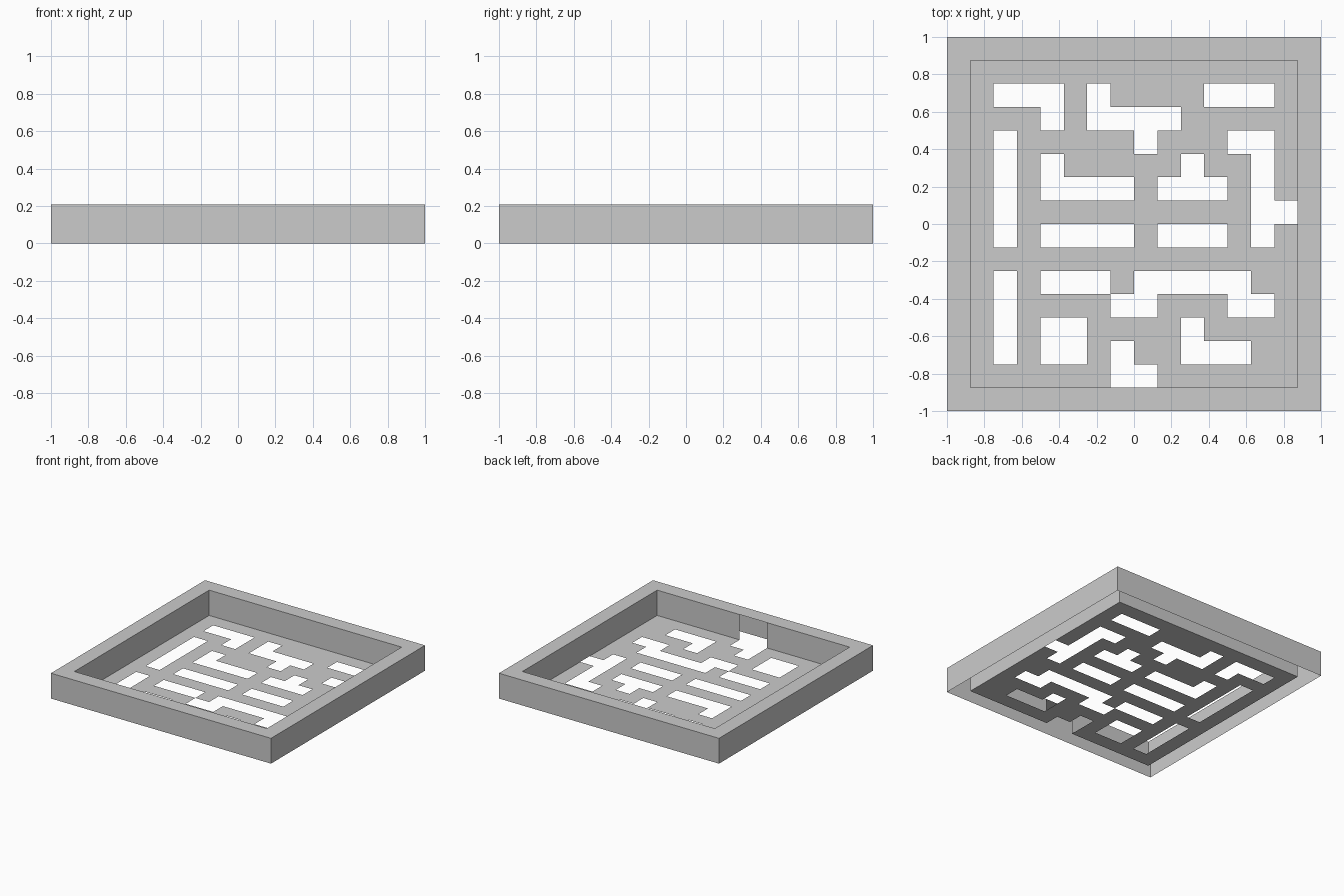
import bpy, bmesh

if "Cube" in bpy.data.objects:
    bpy.data.objects.remove(bpy.data.objects["Cube"])

CELL = 0.125
INNER = 7 * CELL
HEIGHT = 0.208

# Floor plan from back to front: # marks an opening
PLAN = [
    "..............",
    ".###.#....###.",
    "...#.####.....",
    ".#.....#...##.",
    ".#.#.....#..#.",
    ".#.####.###.#.",
    ".#..........##",
    ".#.####.###.#.",
    "..............",
    ".#.###.#####..",
    ".#....##...##.",
    ".#.##....#....",
    ".#.##.#..###..",
    "......##......",
]


def make_object(name, quads, dissolve=False):
    bm = bmesh.new()
    for quad in quads:
        bm.faces.new([bm.verts.new(p) for p in quad])
    bmesh.ops.remove_doubles(bm, verts=bm.verts, dist=1e-4)
    if dissolve:
        bmesh.ops.dissolve_limit(bm, angle_limit=0.01, verts=bm.verts, edges=bm.edges)
    mesh = bpy.data.meshes.new(name)
    bm.to_mesh(mesh)
    bm.free()
    obj = bpy.data.objects.new(name, mesh)
    bpy.context.collection.objects.link(obj)
    return obj


def wall(a, b):
    """Upright sheet from a to b; it faces to the right of the direction a-b."""
    return [(*a, 0), (*b, 0), (*b, HEIGHT), (*a, HEIGHT)]


def square(s):
    return [(-s, -s), (s, -s), (s, s), (-s, s)]


outer, inner = square(1.0), square(INNER)
sides = [(i, (i + 1) % 4) for i in range(4)]

# Maze floor: a single sheet with openings
floor = []
for r, row in enumerate(PLAN):
    for c, mark in enumerate(row):
        if mark == ".":
            x, y = -INNER + c * CELL, INNER - (r + 1) * CELL
            floor.append([(x, y, 0), (x + CELL, y, 0),
                          (x + CELL, y + CELL, 0), (x, y + CELL, 0)])
make_object("maze_floor", floor)

# Outer walls and flat top rim, open underneath
make_object("outer_walls", [wall(outer[i], outer[j]) for i, j in sides])
make_object("top_rim", [[(*outer[i], HEIGHT), (*outer[j], HEIGHT),
                         (*inner[j], HEIGHT), (*inner[i], HEIGHT)] for i, j in sides])

# Inner walls, with a two-cell gap at the front opening
inner_walls = [wall(inner[j], inner[i]) for i, j in sides[1:]]
inner_walls.append(wall((-CELL, -INNER), (-INNER, -INNER)))
inner_walls.append(wall((INNER, -INNER), (CELL, -INNER)))
make_object("inner_walls", inner_walls)
